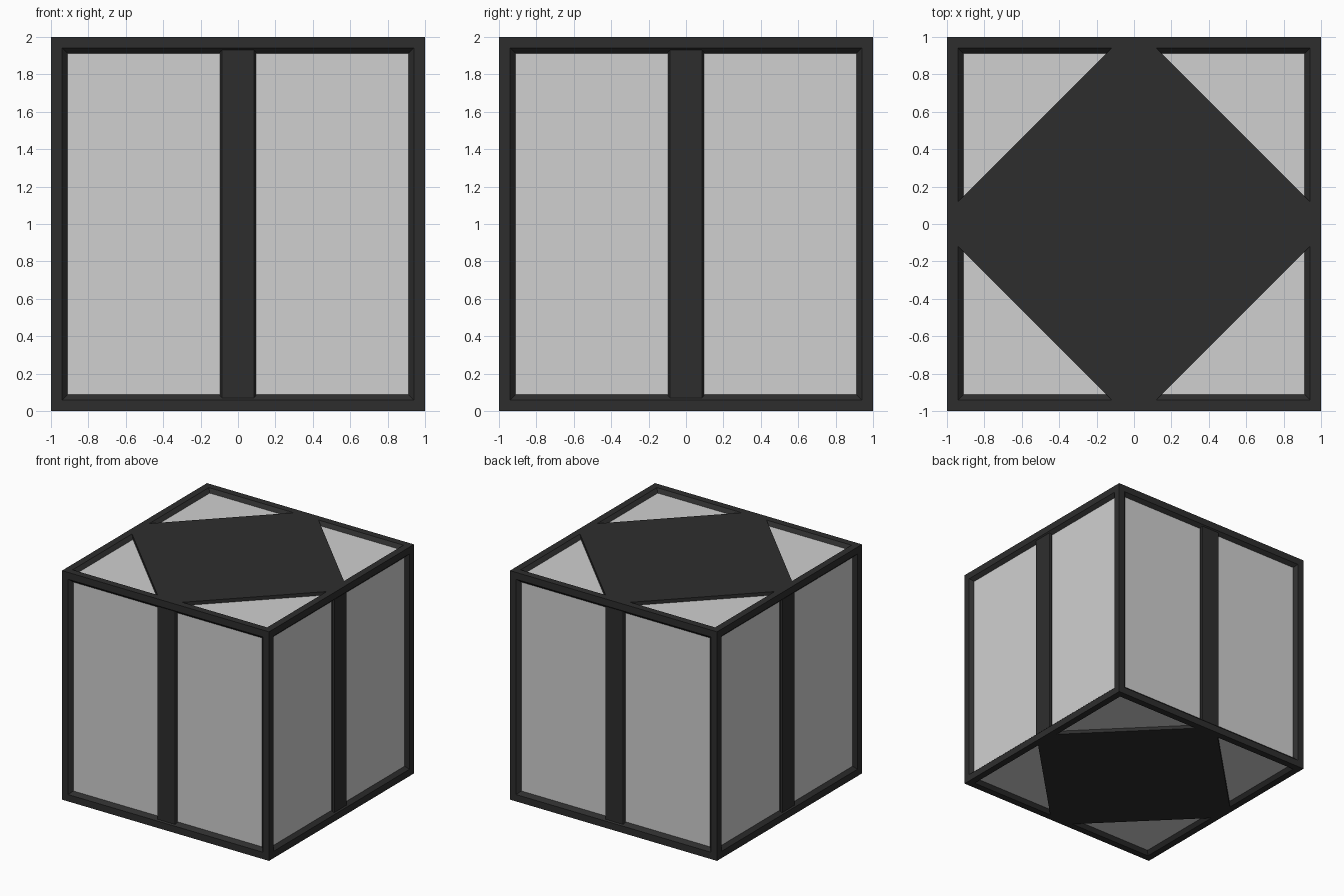
import bpy, bmesh, math
from mathutils import Matrix

if "Cube" in bpy.data.objects:
    bpy.data.objects.remove(bpy.data.objects["Cube"])


def material(name, value):
    m = bpy.data.materials.new(name)
    m.diffuse_color = (value, value, value, 1)
    m.use_nodes = True
    m.node_tree.nodes["Principled BSDF"].inputs["Base Color"].default_value = m.diffuse_color
    return m


dark = material("dark_frame", 0.027)
light = material("light_panel", 0.63)


def add_object(name, bm, *mats):
    bmesh.ops.recalc_face_normals(bm, faces=bm.faces[:])
    mesh = bpy.data.meshes.new(name)
    bm.to_mesh(mesh)
    bm.free()
    for m in mats:
        mesh.materials.append(m)
    obj = bpy.data.objects.new(name, mesh)
    bpy.context.collection.objects.link(obj)
    return obj


def prism(name, outline, z0, z1, mat, turn=0.0):
    """Extrude an xy outline from z0 to z1, turned about the z axis."""
    bm = bmesh.new()
    base = bm.faces.new([bm.verts.new((x, y, z0)) for x, y in outline])
    top = bmesh.ops.extrude_face_region(bm, geom=[base])["geom"]
    for v in top:
        if isinstance(v, bmesh.types.BMVert):
            v.co.z = z1
    if not any(len(f.verts) == len(outline) and all(abs(v.co.z - z0) < 1e-6 for v in f.verts)
               for f in bm.faces):
        bm.faces.new([v for v in bm.verts if abs(v.co.z - z0) < 1e-6])
    bmesh.ops.transform(bm, matrix=Matrix.Rotation(turn, 4, 'Z'), verts=bm.verts[:])
    return add_object(name, bm, mat)


# Crate body: flat border, then a chamfer down to the recessed panels
bm = bmesh.new()
bmesh.ops.create_cube(bm, size=2, matrix=Matrix.Translation((0, 0, 1)))
panels = bm.faces[:]
bmesh.ops.inset_individual(bm, faces=panels, thickness=0.06, use_even_offset=True)
bmesh.ops.inset_individual(bm, faces=panels, thickness=0.028, depth=-0.03,
                           use_even_offset=True)
for f in panels:
    f.material_index = 1
add_object("crate_body", bm, dark, light)

# Vertical bar in the middle of each side, with chamfered long edges
bar = [(-0.085, -0.99), (0.085, -0.99), (0.095, -0.978),
       (0.095, -0.96), (-0.095, -0.96), (-0.095, -0.978)]
for i, side in enumerate(("front", "right", "back", "left")):
    prism(side + "_bar", bar, 0.07, 1.93, dark, i * math.pi / 2)

# Diamond plates on top and bottom, flush with the frame
reach, tip = 0.94, 0.12
diamond = []
for i in range(4):
    c, s = round(math.cos(i * math.pi / 2)), round(math.sin(i * math.pi / 2))
    for t in (-tip, tip):
        diamond.append((c * reach - s * t, s * reach + c * t))
prism("top_plate", diamond, 1.96, 2.0, dark)
prism("bottom_plate", diamond, 0.0, 0.04, dark)
